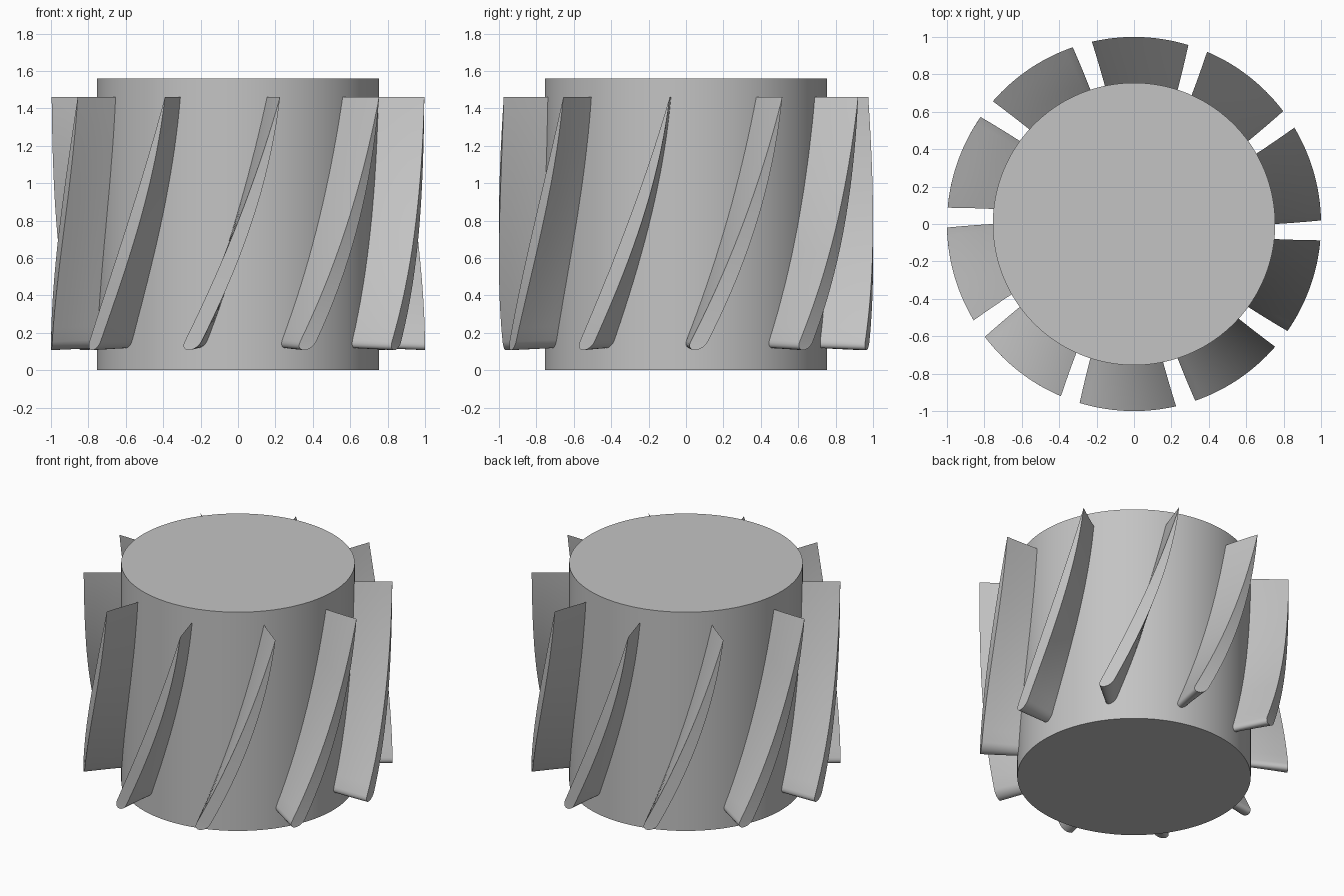
import bpy
import bmesh
from math import sin, cos, radians, sqrt

cube = bpy.data.objects.get("Cube")
if cube:
    bpy.data.objects.remove(cube, do_unlink=True)

HUB_RADIUS, HUB_HEIGHT = 0.755, 1.56
TIP_RADIUS, BLADE_BOTTOM, BLADE_TOP = 1.0, 0.107, 1.46
BLADES = 10

steel = bpy.data.materials.new("grey_steel")
steel.use_nodes = True
grey = (0.55, 0.55, 0.55, 1)
steel.diffuse_color = grey
steel.node_tree.nodes["Principled BSDF"].inputs["Base Color"].default_value = grey


def smooth(obj, angle):
    obj.data.materials.append(steel)
    bpy.ops.object.select_all(action='DESELECT')
    obj.select_set(True)
    bpy.context.view_layer.objects.active = obj
    bpy.ops.object.shade_smooth_by_angle(angle=radians(angle))


# Central drum
bpy.ops.mesh.primitive_cylinder_add(vertices=96, radius=HUB_RADIUS, depth=HUB_HEIGHT,
                                    location=(0, 0, HUB_HEIGHT / 2))
hub = bpy.context.object
hub.name = "hub"
smooth(hub, 30)


def section():
    """Airfoil outline as (angle in degrees, height share): round nose, sharp tail."""
    nose = 0.033
    stations = [nose * (1 - cos(radians(a))) for a in range(0, 90, 18)]
    stations += [nose + (1 - nose) * i / 18 for i in range(19)]
    left, right = [], []
    for t in stations:
        mean = -15.3 + 40.7 * t - 12.4 * t * t
        k = max(0, 1 - t / nose)
        half = 2.65 * sqrt(1 - k * k) * (1 - t ** 2.5)
        left.append((mean - half, t))
        right.append((mean + half, t))
    return right + left[-2:0:-1]


def ring(bm, outline, radius, turn, lift):
    """Wrap the outline round a cylinder of the given radius."""
    verts = []
    for angle, t in outline:
        a = radians(angle + turn)
        z = BLADE_BOTTOM + lift * (1 - t) + t * (BLADE_TOP - BLADE_BOTTOM)
        verts.append(bm.verts.new((radius * sin(a), -radius * cos(a), z)))
    return verts


# Curved blade, lofted from a root sunk into the drum to the tip
bm = bmesh.new()
outline = section()
levels = 4
rings = []
for i in range(levels + 1):
    s = i / levels
    radius = HUB_RADIUS - 0.02 + s * (TIP_RADIUS - HUB_RADIUS + 0.02)
    rings.append(ring(bm, outline, radius, -1.2 * (1 - s), 0.012 * (1 - s)))
n = len(outline)
for low, high in zip(rings, rings[1:]):
    for i in range(n):
        j = (i + 1) % n
        bm.faces.new((low[i], low[j], high[j], high[i]))
# Caps made of strips across the section, so they follow the cylinder
for cap in (rings[0], rings[-1]):
    tail = n // 2
    bm.faces.new((cap[0], cap[1], cap[-1]))
    for i in range(1, tail - 1):
        bm.faces.new((cap[i], cap[i + 1], cap[n - i - 1], cap[n - i]))
    bm.faces.new((cap[tail - 1], cap[tail], cap[tail + 1]))
bmesh.ops.recalc_face_normals(bm, faces=bm.faces)
mesh = bpy.data.meshes.new("blade")
bm.to_mesh(mesh)
bm.free()

first = bpy.data.objects.new("blade_1", mesh)
bpy.context.collection.objects.link(first)
smooth(first, 40)

# Repeat the blade round the drum
for i in range(1, BLADES):
    blade = first.copy()
    blade.name = f"blade_{i + 1}"
    blade.rotation_euler.z = radians(360 / BLADES * i)
    bpy.context.collection.objects.link(blade)
